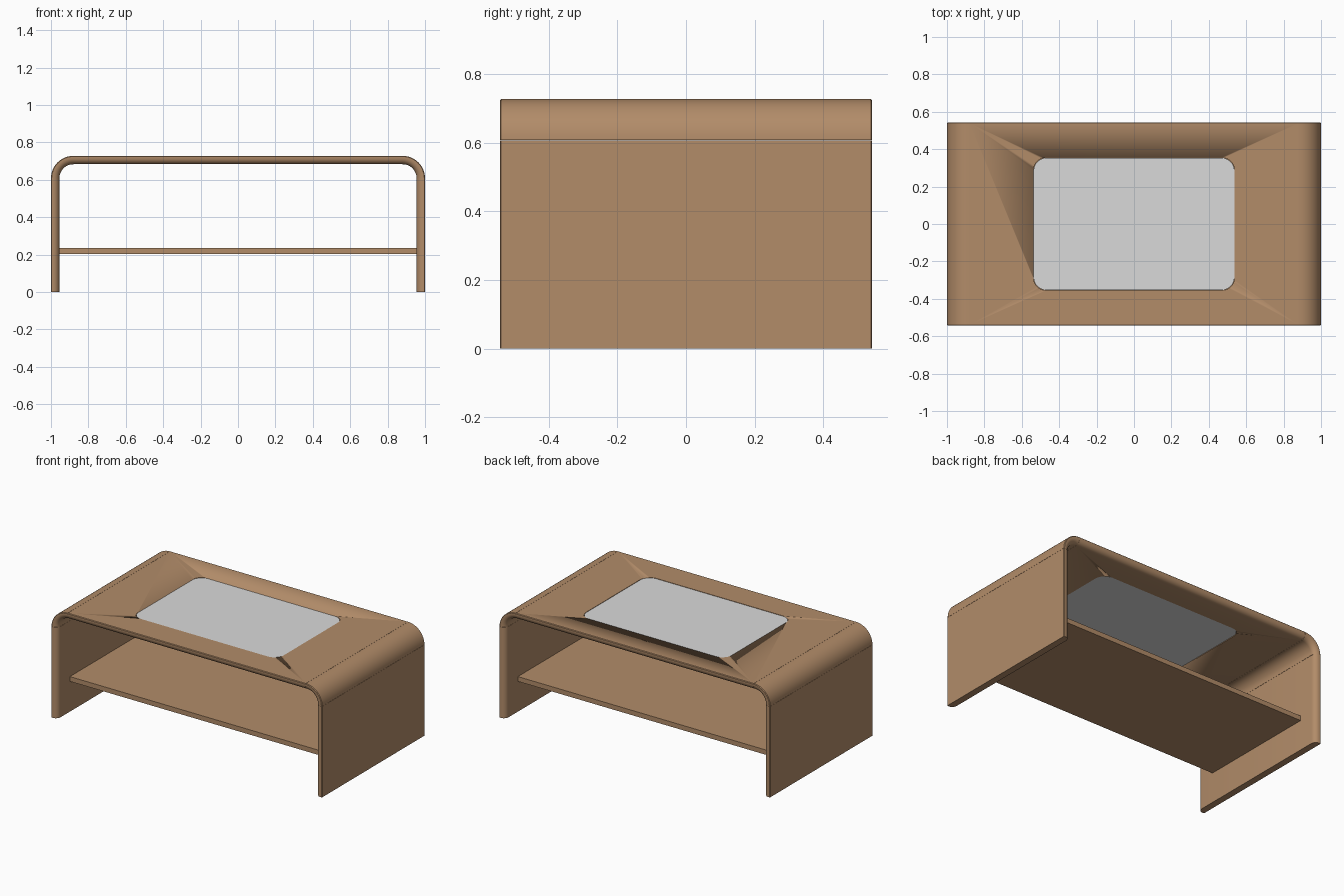
import bpy, bmesh, math

if "Cube" in bpy.data.objects:
    bpy.data.objects.remove(bpy.data.objects["Cube"])

W, D, H = 1.0, 0.543, 0.728      # half width, half depth, height
T, R = 0.045, 0.12               # board thickness, outer corner radius
GAP = 0.001                      # half of the seam between boards


def material(name, rgb):
    m = bpy.data.materials.new(name)
    m.diffuse_color = (*rgb, 1)
    m.use_nodes = True
    m.node_tree.nodes["Principled BSDF"].inputs["Base Color"].default_value = m.diffuse_color
    return m


WOOD = material("warm wood", (0.445, 0.262, 0.141))
GLASS = material("frosted glass", (0.70, 0.70, 0.70))


def finish(name, bm, mat):
    bmesh.ops.recalc_face_normals(bm, faces=bm.faces[:])
    me = bpy.data.meshes.new(name)
    bm.to_mesh(me)
    bm.free()
    me.materials.append(mat)
    ob = bpy.data.objects.new(name, me)
    bpy.context.collection.objects.link(ob)
    bpy.ops.object.select_all(action='DESELECT')
    ob.select_set(True)
    bpy.context.view_layer.objects.active = ob
    bpy.ops.object.shade_smooth_by_angle(angle=math.radians(35))
    return ob


def loft(rings):
    """Closed tube through equal-length rings of points."""
    bm = bmesh.new()
    vs = [[bm.verts.new(p) for p in ring] for ring in rings]
    n = len(vs[0])
    for a, b in zip(vs, vs[1:]):
        for i in range(n):
            j = (i + 1) % n
            bm.faces.new((a[i], a[j], b[j], b[i]))
    bm.faces.new(vs[0])
    bm.faces.new(vs[-1][::-1])
    return bm


# Board section as (inward offset, y): crisp outside, rounded inside edge
r = 0.035
half = [(0, D - 0.004), (0.004, D)]
half += [(T - r + r * math.sin(a), D - r + r * math.cos(a))
         for a in (math.radians(15 * i) for i in range(7))]
SECTION = half + [(n, -y) for n, y in reversed(half)]


def board(name, stations):
    """Sweep the section along (x, z, inward x, inward z) stations."""
    return finish(name, loft([[(x + n * ix, y, z + n * iz) for n, y in SECTION]
                              for x, z, ix, iz in stations]), WOOD)


def rounded_slab(hx, hy, rad, z0, z1):
    outline = []
    for k, (sx, sy) in enumerate(((1, 1), (-1, 1), (-1, -1), (1, -1))):
        for i in range(9):
            a = math.radians(90 * k + 90 * i / 8)
            outline.append((sx * (hx - rad) + rad * math.cos(a),
                            sy * (hy - rad) + rad * math.sin(a)))
    return loft([[(x, y, z) for x, y in outline] for z in (z0, z1)])


# Side panels and bent corners
for s, side in ((-1, "left"), (1, "right")):
    board(side + "_panel", [(s * W, 0, -s, 0), (s * W, H - R - GAP, -s, 0)])
    arc = []
    for i in range(13):
        a = math.radians(90 * i / 12)
        c, q = math.cos(a), math.sin(a)
        arc.append((s * (W - R + R * c), H - R + R * q, -s * c, -q))
    board(side + "_bent_corner", arc)

# Top board with a rounded opening
e = W - R - GAP
top = board("table_top", [(-e, H, 0, -1), (e, H, 0, -1)])
cutter = finish("opening_cutter", rounded_slab(0.538, 0.355, 0.07, H - 0.2, H + 0.2), WOOD)
cutter.hide_render = True
cut = top.modifiers.new("opening", 'BOOLEAN')
cut.object = cutter
cut.solver = 'EXACT'
bpy.context.view_layer.objects.active = top
bpy.ops.object.modifier_apply(modifier=cut.name)
bpy.data.objects.remove(cutter)

# Glass pane set into the opening
finish("glass_pane", rounded_slab(0.537, 0.354, 0.07, H - T + 0.003, H - 0.002), GLASS)

# Lower shelf
sx, sy = W - T, 0.41
finish("shelf", loft([[(-sx, -sy, z), (sx, -sy, z), (sx, sy, z), (-sx, sy, z)]
                      for z in (0.202, 0.234)]), WOOD)
